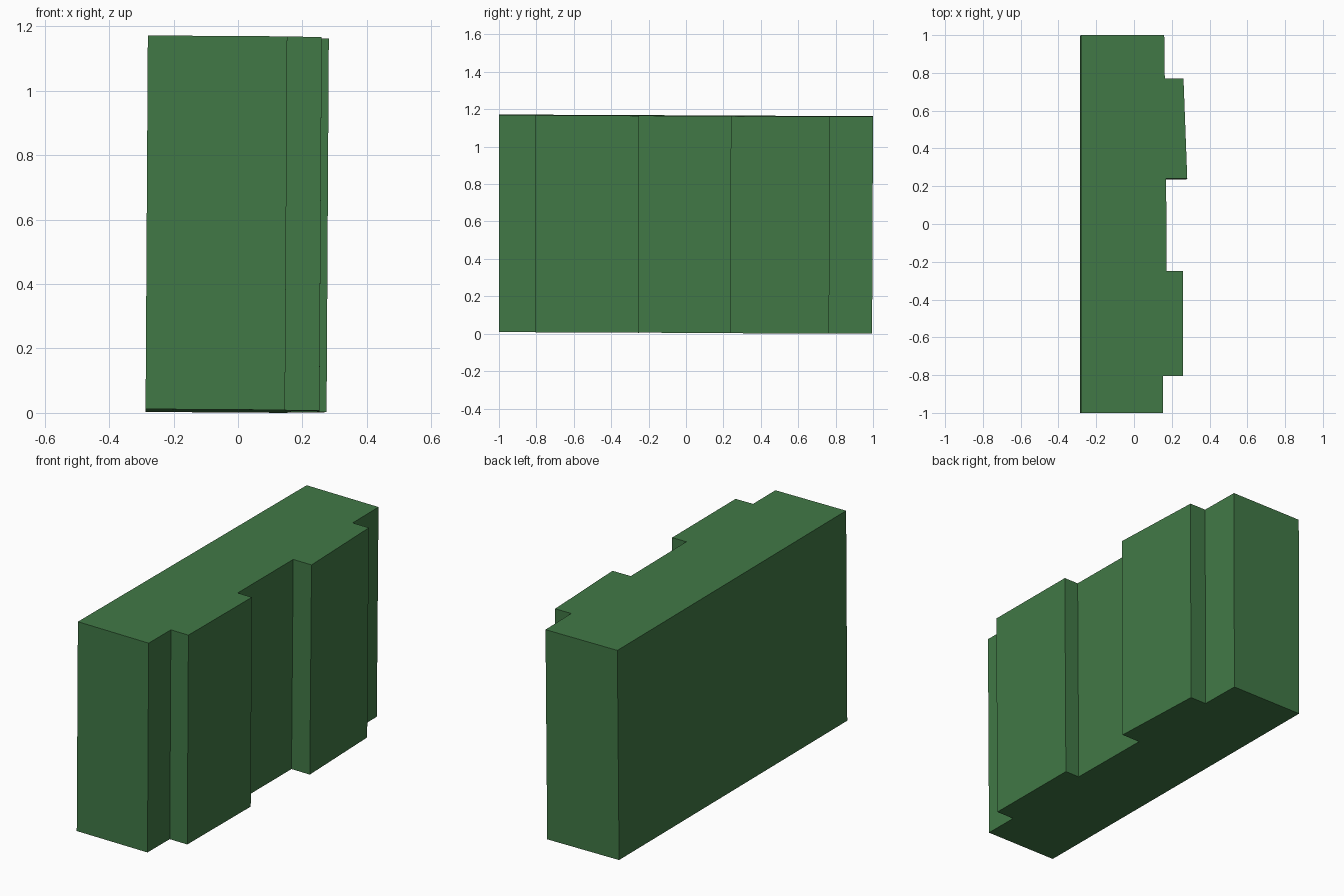
import bpy, bmesh

if "Cube" in bpy.data.objects:
    bpy.data.objects.remove(bpy.data.objects["Cube"])

# Green used for the whole building block
green = bpy.data.materials.new("muted green")
green.diffuse_color = (0.053, 0.19, 0.061, 1.0)
green.use_nodes = True
green.node_tree.nodes["Principled BSDF"].inputs["Base Color"].default_value = green.diffuse_color

# Plan outline with two shallow bays on the +x side
outline = [(-0.28, -1.0), (0.153, -1.0), (0.153, -0.805), (0.26, -0.805),
           (0.26, -0.25), (0.173, -0.25), (0.17, 0.24), (0.282, 0.24),
           (0.262, 0.77), (0.163, 0.77), (0.16, 1.0), (-0.28, 1.0)]
HEIGHT = 1.16
LEAN = (0.007, 0.005)


def ground(x, y):
    """Height of the slightly tilted base plane."""
    return 0.0056 - 0.0065 * x - 0.0045 * y


# Building block: base outline extruded along a slight lean
bm = bmesh.new()
base = bm.faces.new([bm.verts.new((x - LEAN[0], y - LEAN[1] * (y > 0), ground(x, y)))
                     for x, y in outline])
top = bmesh.ops.extrude_face_region(bm, geom=[base], use_keep_orig=True)
for v in [g for g in top["geom"] if isinstance(g, bmesh.types.BMVert)]:
    v.co.x += LEAN[0]
    v.co.y += LEAN[1] * (v.co.y > 0)
    v.co.z += HEIGHT
bmesh.ops.recalc_face_normals(bm, faces=bm.faces)

mesh = bpy.data.meshes.new("building_block")
bm.to_mesh(mesh)
bm.free()
mesh.materials.append(green)
block = bpy.data.objects.new("building_block", mesh)
bpy.context.collection.objects.link(block)
